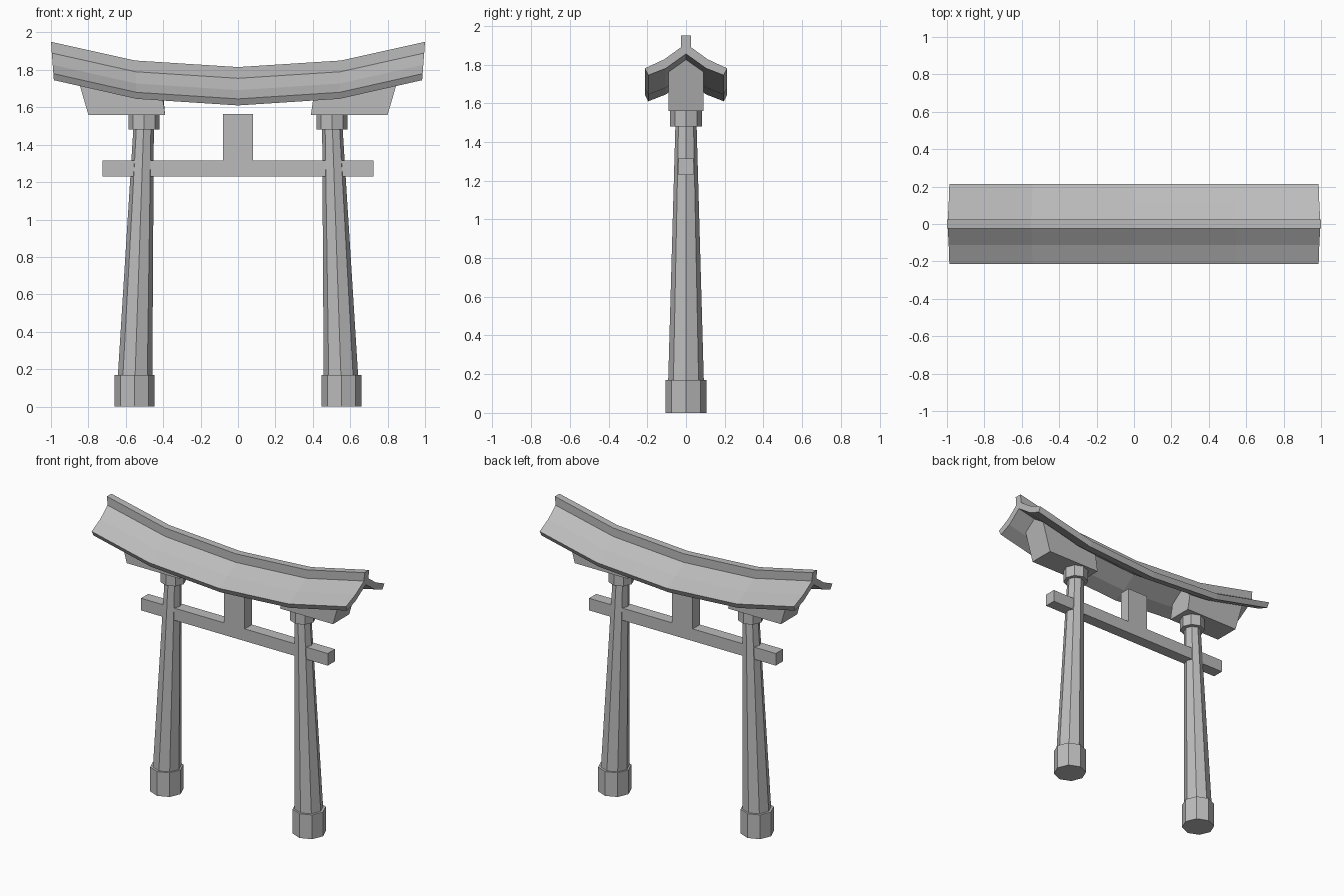
import bpy
import bmesh
from math import cos, sin, pi

if "Cube" in bpy.data.objects:
    bpy.data.objects.remove(bpy.data.objects["Cube"])

stone = bpy.data.materials.new("grey_stone")
stone.use_nodes = True
GREY = (0.5, 0.5, 0.5, 1)
stone.diffuse_color = GREY
stone.node_tree.nodes["Principled BSDF"].inputs["Base Color"].default_value = GREY


def loft(name, rings):
    """Skin a list of equal-sized rings of points and cap both ends."""
    bm = bmesh.new()
    loops = [[bm.verts.new(p) for p in ring] for ring in rings]
    for a, b in zip(loops, loops[1:]):
        for i in range(len(a)):
            j = (i + 1) % len(a)
            bm.faces.new((a[i], a[j], b[j], b[i]))
    bm.faces.new(loops[0])
    bm.faces.new(loops[-1])
    bmesh.ops.recalc_face_normals(bm, faces=bm.faces)
    mesh = bpy.data.meshes.new(name)
    bm.to_mesh(mesh)
    bm.free()
    mesh.materials.append(stone)
    obj = bpy.data.objects.new(name, mesh)
    bpy.context.collection.objects.link(obj)
    return obj


def octagon(x, radius, z):
    return [(x + radius * cos(k * pi / 4), radius * sin(k * pi / 4), z) for k in range(8)]


def box(name, half_x, half_y, z0, z1):
    corners = [(-half_x, -half_y), (half_x, -half_y), (half_x, half_y), (-half_x, half_y)]
    return loft(name, [[(x, y, z) for x, y in corners] for z in (z0, z1)])


def mirror_outline(half):
    """Complete a right-hand (y, z) outline with its left-hand copy."""
    return half + [(-y, z) for y, z in reversed(half) if y > 0]


# Roof: ridge, two-step slopes and undercut eaves, swept up toward the ends
roof_half = [(0, 1.72), (0.105, 1.645), (0.195, 1.61), (0.213, 1.645),
             (0.112, 1.692), (0.025, 1.755), (0.025, 1.815)]
outline = mirror_outline(roof_half)
stations = [(-1, 0.135), (-0.55, 0.035), (0, 0), (0.55, 0.035), (1, 0.135)]
loft("roof", [[(x * (1 - 0.075 * (1.815 - z)), y, z + lift) for y, z in outline]
              for x, lift in stations])

# Tie beam and centre strut
box("tie_beam", 0.725, 0.04, 1.23, 1.315)
box("centre_strut", 0.08, 0.04, 1.315, 1.565)

for side, s in (("left", 1), ("right", -1)):
    # Leaning tapered pillar with base and collar
    loft(side + "_base", [octagon(s * 0.553, 0.107, z) for z in (0, 0.17)])
    loft(side + "_pillar", [octagon(s * 0.55, 0.092, 0.17), octagon(s * 0.505, 0.055, 1.48)])
    loft(side + "_collar", [octagon(s * 0.503, 0.082, z) for z in (1.48, 1.56)])

    # Gabled bracket block under the roof with slanted ends
    rings = []
    for foot, shoulder, shoulder_z, peak_z in ((0.39, 0.407, 1.68, 1.748),
                                               (0.55, 0.55, 1.69, 1.758),
                                               (0.80, 0.86, 1.765, 1.827)):
        rings.append([(s * foot, -0.09, 1.56), (s * foot, 0.09, 1.56),
                      (s * shoulder, 0.09, shoulder_z), (s * shoulder, 0, peak_z),
                      (s * shoulder, -0.09, shoulder_z)])
    loft(side + "_bracket", rings)
